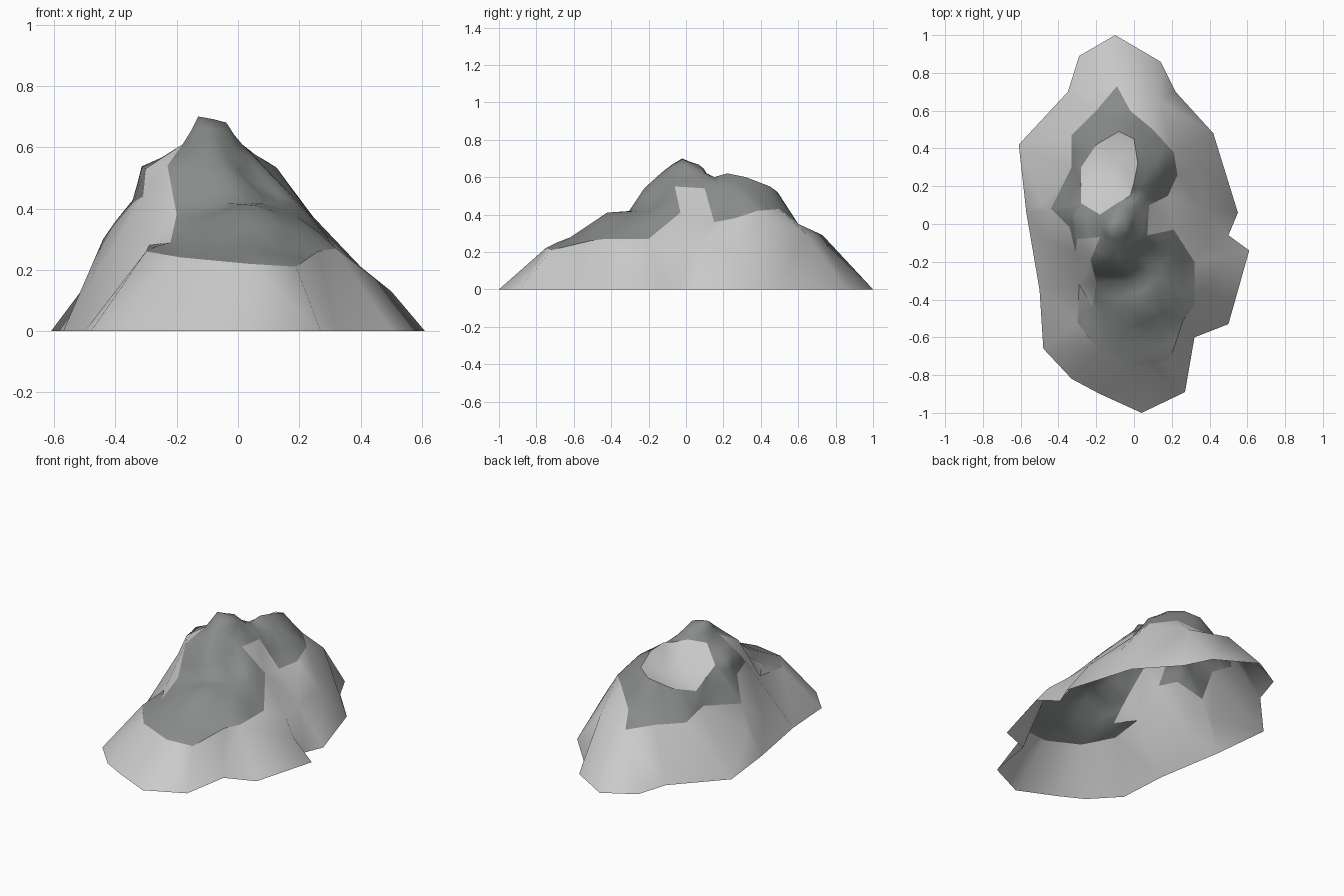
import bpy
import bmesh
from mathutils import Vector, noise
from mathutils.geometry import delaunay_2d_cdt

if "Cube" in bpy.data.objects:
    bpy.data.objects.remove(bpy.data.objects["Cube"])

# Ground outline of the mountain (x, y), counter-clockwise from the back tip
base = [(-.10, 1.0), (-.29, .89), (-.35, .70), (-.61, .42), (-.57, .06), (-.50, -.35),
        (-.48, -.66), (-.33, -.82), (-.18, -.90), (.04, -1.0), (.27, -.89), (.32, -.60),
        (.50, -.53), (.61, -.14), (.50, -.06), (.55, .06), (.42, .48), (.22, .70), (.14, .86)]

# Line where the smooth slope meets the rock
rim = [(-.09, .73, .29), (-.20, .60, .30), (-.33, .47, .30), (-.33, .30, .34), (-.44, .08, .30),
       (-.34, -.02, .42), (-.31, -.15, .44), (-.29, -.32, .28), (-.30, -.52, .26),
       (-.18, -.68, .24), (.03, -.75, .22), (.19, -.72, .21), (.26, -.51, .26),
       (.32, -.43, .27), (.32, -.20, .27), (.21, -.03, .41), (.07, -.06, .55), (.08, .10, .54),
       (.18, .15, .36), (.23, .26, .38), (.21, .38, .42), (.10, .50, .43), (-.02, .60, .35)]

# Ridge lines and rocky features
front_ridge = [(-.22, -.44, .29), (-.10, -.46, .35), (.05, -.42, .41), (.19, -.32, .37)]
front_shelf = [(-.20, -.31, .38), (-.04, -.31, .42), (.08, -.26, .42), (.20, -.16, .41)]
front_cliff = [(-.23, -.19, .54), (-.16, -.24, .50), (-.06, -.22, .54), (.06, -.14, .48)]
summit_ring = [(-.18, -.07, .61), (-.10, -.13, .63), (-.02, -.10, .61), (.02, 0, .61),
               (.0, .09, .61), (-.09, .11, .62), (-.18, .05, .60)]
summit = [(-.13, -.02, .70), (-.04, -.01, .68), (-.08, .07, .66)]
left_shoulder = [(-.30, -.08, .53), (-.32, .03, .53), (-.28, .11, .51)]
left_foot = [(-.345, .06, .42)]
back_crest = [(-.02, .15, .60), (.0, .22, .62), (.02, .32, .60), (.0, .45, .55),
              (-.08, .49, .52), (-.20, .42, .46), (-.28, .30, .42)]
back_spur = [(.07, .17, .56), (.12, .28, .53), (.11, .39, .51)]
toe = [(.04, -.62, .28)]

# Pale patches: hollow behind the summit and facets on the outer slope
hollow = [(-.10, .20, .53), (-.08, .33, .49), (-.20, .25, .47)]
slope = [(.38, .06, .23), (.36, .30, .22), (-.48, -.08, .16), (-.49, .10, .16),
         (.14, .65, .29), (.40, -.10, .21), (.50, -.16, .13)]

points, edges, rock = [], [], []


def add_line(pts, is_rock, closed=False, linked=True):
    start = len(points)
    points.extend(pts)
    rock.extend([is_rock] * len(pts))
    n = len(pts)
    if linked:
        for i in range(n if closed else n - 1):
            edges.append((start + i, start + (i + 1) % n))


add_line([(x, y, 0) for x, y in base], False, closed=True)
add_line(rim, True, closed=True)
for line in (front_ridge, front_shelf, front_cliff, left_shoulder, left_foot,
             back_crest, back_spur, toe):
    add_line(line, True)
add_line(summit_ring, True, closed=True)
add_line(summit, True)
add_line(hollow, False, linked=False)
add_line(slope, False, linked=False)

# Triangulate the whole terrain inside the ground outline
flat, _, tris, origins, _, _ = delaunay_2d_cdt(
    [Vector(p[:2]) for p in points], edges, [], 1, 1e-5)
verts, is_rock = [], []
for i, v in enumerate(flat):
    src = origins[i]
    if src:
        verts.append((v.x, v.y, points[src[0]][2]))
        is_rock.append(rock[src[0]])
    else:
        # crossing of two ridge lines: inverse-distance height
        w = [(1 / ((v.x - p[0]) ** 2 + (v.y - p[1]) ** 2 + 1e-6) ** 2, p[2]) for p in points]
        verts.append((v.x, v.y, sum(a * z for a, z in w) / sum(a for a, _ in w)))
        is_rock.append(True)


def inside_rim(f):
    x = sum(verts[i][0] for i in f) / 3
    y = sum(verts[i][1] for i in f) / 3
    hit = False
    for a, b in zip(rim, rim[1:] + rim[:1]):
        if (a[1] > y) != (b[1] > y) and x < a[0] + (y - a[1]) * (b[0] - a[0]) / (b[1] - a[1]):
            hit = not hit
    return hit


def make_part(name, faces, rough=0):
    used = sorted({i for f in faces for i in f})
    index = {v: k for k, v in enumerate(used)}
    mesh = bpy.data.meshes.new(name)
    mesh.from_pydata([verts[i] for i in used], [], [[index[i] for i in f] for f in faces])
    if rough:
        # break the rock into small lumps, keeping its border fixed
        bm = bmesh.new()
        bm.from_mesh(mesh)
        bmesh.ops.subdivide_edges(bm, edges=bm.edges[:], cuts=1, use_grid_fill=True)
        for v in bm.verts:
            if not v.is_boundary and v.co.z < .69:
                v.co += noise.noise_vector(v.co * 9) * rough
        bm.to_mesh(mesh)
        bm.free()
    mesh.shade_smooth()
    obj = bpy.data.objects.new(name, mesh)
    bpy.context.collection.objects.link(obj)
    return obj


# Split into pale slope and dark rock
dark = [f for f in tris if all(is_rock[i] for i in f) and inside_rim(f)]
left_snow = [f for f in dark if -.34 < sum(verts[i][0] for i in f) / 3 < -.22
             and -.36 < sum(verts[i][1] for i in f) / 3 < -.10]
dark = [f for f in dark if f not in left_snow]
make_part("mountain_slope", [f for f in tris if f not in dark])
crags = make_part("mountain_rocks", dark, .014)
mat = bpy.data.materials.new("dark_rock")
mat.diffuse_color = (.25, .26, .26, 1)
mat.use_nodes = True
mat.node_tree.nodes["Principled BSDF"].inputs["Base Color"].default_value = mat.diffuse_color
crags.data.materials.append(mat)
